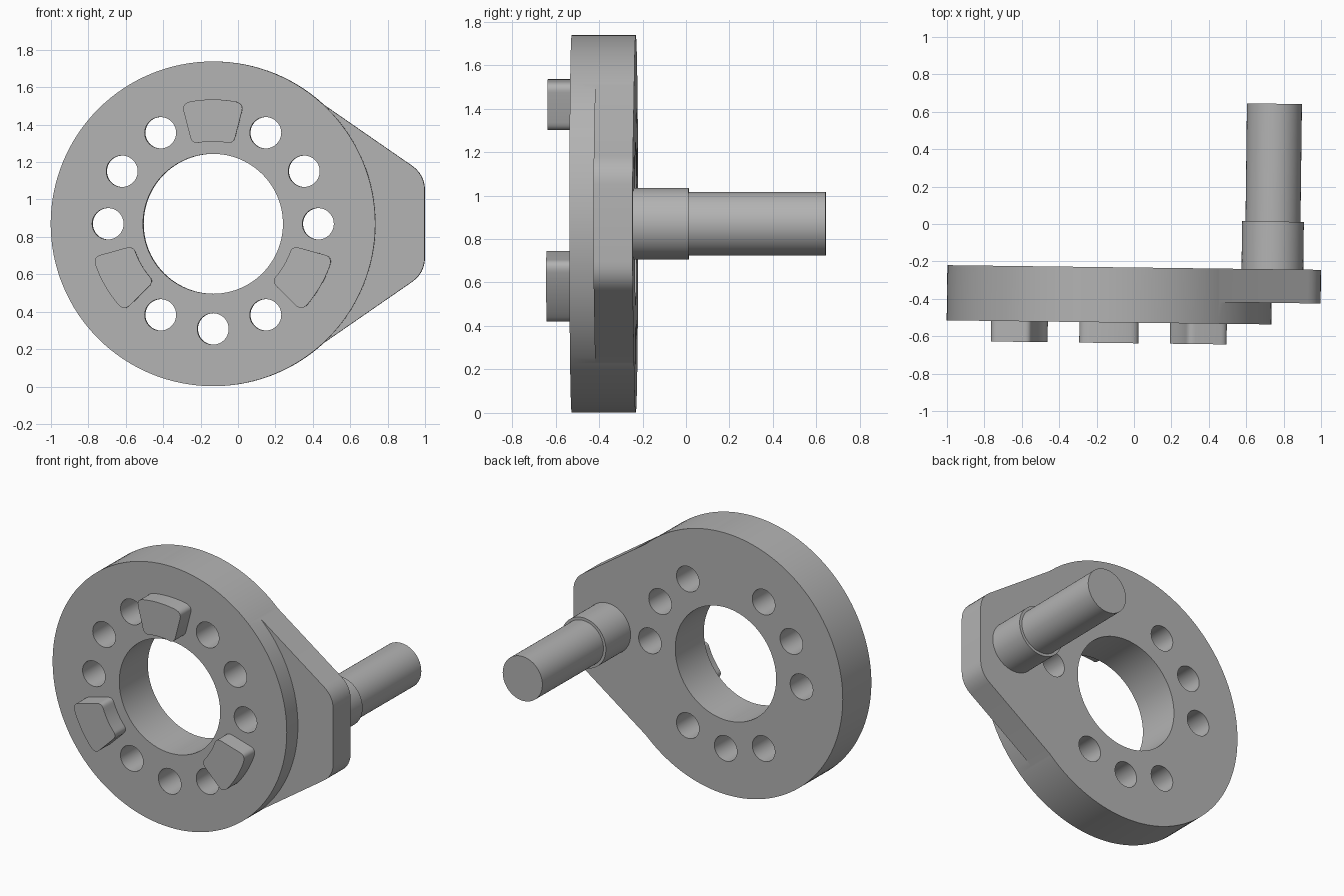
import bpy, bmesh
from math import sin, cos, pi, radians
from mathutils import Matrix

if "Cube" in bpy.data.objects:
    bpy.data.objects.remove(bpy.data.objects["Cube"])

# Plate frame: disc centre at the origin, rear face on y = 0, slight yaw
PLACE = Matrix.Translation((-0.13, -0.231, 0.87)) @ Matrix.Rotation(-0.0125, 4, "Z")

steel = bpy.data.materials.new("grey_steel")
steel.use_nodes = True
GREY = (0.45, 0.45, 0.45, 1)
steel.diffuse_color = GREY
steel.node_tree.nodes["Principled BSDF"].inputs["Base Color"].default_value = GREY


def prism(name, outline, y0, y1):
    """Extrude an x-z outline from y0 to y1."""
    bm = bmesh.new()
    face = bm.faces.new([bm.verts.new((x, y0, z)) for x, z in outline])
    grown = bmesh.ops.extrude_face_region(bm, geom=[face])["geom"]
    bmesh.ops.translate(bm, vec=(0, y1 - y0, 0),
                        verts=[v for v in grown if isinstance(v, bmesh.types.BMVert)])
    bmesh.ops.recalc_face_normals(bm, faces=bm.faces)
    mesh = bpy.data.meshes.new(name)
    bm.to_mesh(mesh)
    bm.free()
    mesh.materials.append(steel)
    ob = bpy.data.objects.new(name, mesh)
    bpy.context.collection.objects.link(ob)
    ob.matrix_world = PLACE
    return ob


def circle(r, cx=0, cz=0, n=48):
    return [(cx + r * cos(2 * pi * i / n), cz + r * sin(2 * pi * i / n)) for i in range(n)]


def rounded(points, radius, steps=6):
    """Replace each corner by a smooth curve; radius is one value per corner."""
    out = []
    for i, (x, z) in enumerate(points):
        if not radius[i]:
            out.append((x, z))
            continue
        ends = []
        for px, pz in (points[i - 1], points[(i + 1) % len(points)]):
            d = ((px - x) ** 2 + (pz - z) ** 2) ** 0.5
            ends.append((x + (px - x) * radius[i] / d, z + (pz - z) * radius[i] / d))
        for k in range(steps + 1):
            t = k / steps
            a, b, c = (1 - t) ** 2, 2 * t * (1 - t), t * t
            out.append((a * ends[0][0] + b * x + c * ends[1][0],
                        a * ends[0][1] + b * z + c * ends[1][1]))
    return out


def boolean(target, tool, operation):
    mod = target.modifiers.new(operation.lower(), "BOOLEAN")
    mod.operation = operation
    mod.solver = "EXACT"
    mod.object = tool
    bpy.context.view_layer.update()
    bpy.context.view_layer.objects.active = target
    bpy.ops.object.modifier_apply(modifier=mod.name)
    bpy.data.objects.remove(tool)


# Disc with the tapered side arm joined flush at the rear
plate = prism("flange_plate", circle(0.868, n=128), -0.295, 0)
arm_outline = rounded([(0, 0.5), (0.4, 0.768), (1.13, 0.263),
                       (1.13, -0.263), (0.4, -0.768), (0, -0.5)],
                      [0, 0, 0.085, 0.085, 0, 0])
boolean(plate, prism("arm", arm_outline, -0.18, 0), "UNION")

# Central bore and ring of bolt holes, skipping the three lug positions
boolean(plate, prism("bore_cutter", circle(0.374, n=96), -0.5, 0.2), "DIFFERENCE")
for step in range(12):
    if step % 4 == 3:
        continue
    a = radians(30 * step)
    hole = circle(0.084, 0.562 * cos(a), 0.562 * sin(a))
    boolean(plate, prism("hole_cutter", hole, -0.5, 0.2), "DIFFERENCE")

# Rounded sector lugs on the front: a rounded rectangle bent around the centre
MID, HALF = 0.5525, 0.14
flat = rounded([(-HALF, 0.44), (HALF, 0.44), (HALF, 0.665), (-HALF, 0.665)], [0.042] * 4)
dense = []
for i, (u, r) in enumerate(flat):
    u2, r2 = flat[(i + 1) % len(flat)]
    n = 8 if abs(u2 - u) > 0.1 else 1
    dense += [(u + (u2 - u) * k / n, r + (r2 - r) * k / n) for k in range(n)]
parts = [plate]
for name, centre in (("top_lug", 90), ("right_lug", 210), ("left_lug", 330)):
    outline = [(r * cos(radians(centre) + u / MID), r * sin(radians(centre) + u / MID))
               for u, r in dense]
    parts.append(prism(name, outline, -0.405, -0.29))

# Stepped pin on the rear of the arm
parts.append(prism("pin_collar", circle(0.165, 0.87, 0, 64), -0.05, 0.255))
parts.append(prism("pin_shaft", circle(0.147, 0.87, 0, 64), 0.2, 0.885))

# Smooth curved walls, crisp rims
bpy.ops.object.select_all(action="DESELECT")
for ob in parts:
    ob.select_set(True)
bpy.context.view_layer.objects.active = plate
bpy.ops.object.shade_smooth_by_angle(angle=radians(30))
